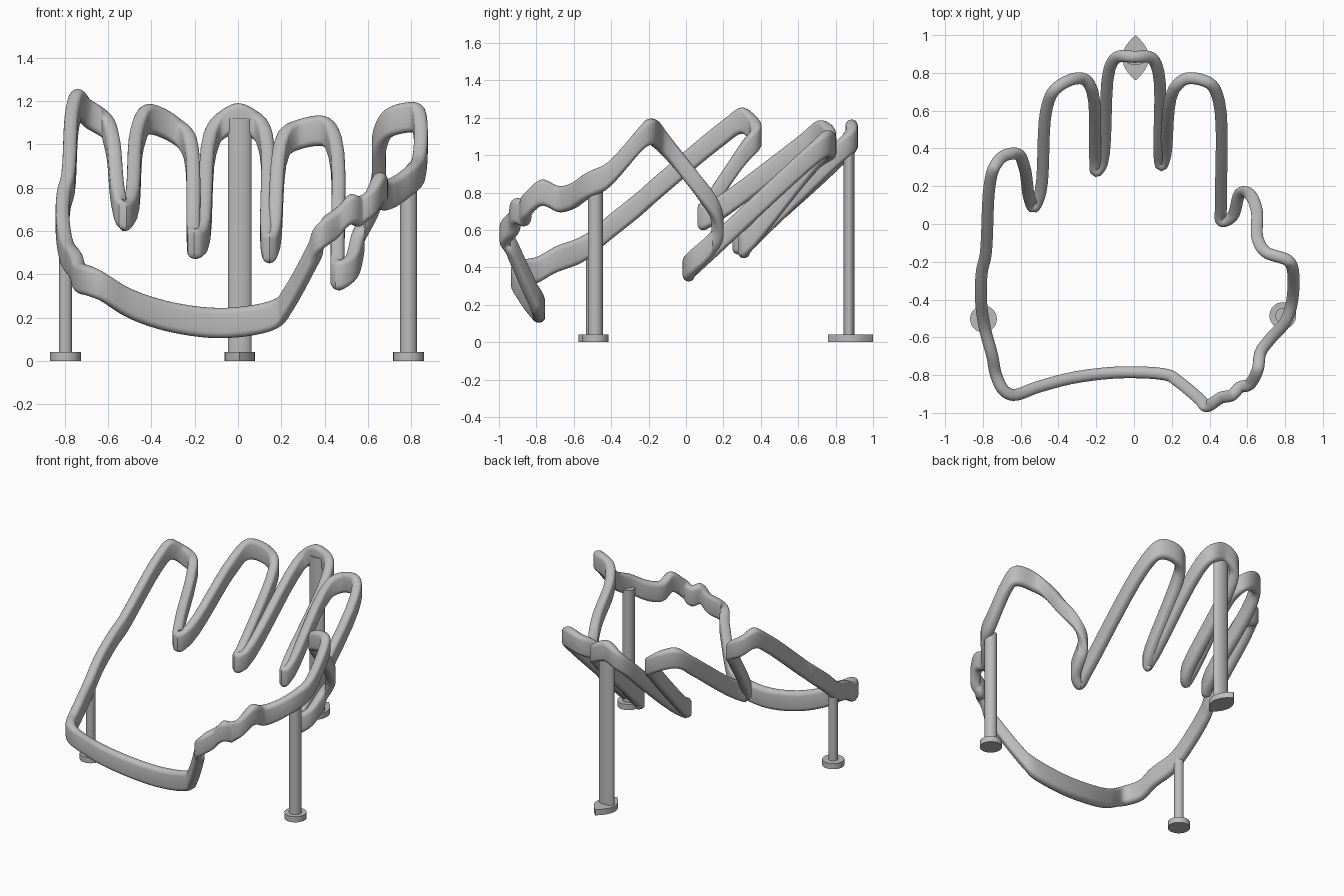
import bpy, bmesh
from math import cos, sin, pi
from mathutils import Vector

cube = bpy.data.objects.get("Cube")
if cube:
    bpy.data.objects.remove(cube)

grey = bpy.data.materials.new("plain grey")
grey.use_nodes = True
colour = (0.5, 0.5, 0.5, 1)
grey.diffuse_color = colour
grey.node_tree.nodes["Principled BSDF"].inputs["Base Color"].default_value = colour


def add_object(name, bm):
    bmesh.ops.recalc_face_normals(bm, faces=bm.faces)
    mesh = bpy.data.meshes.new(name)
    bm.to_mesh(mesh)
    bm.free()
    mesh.materials.append(grey)
    obj = bpy.data.objects.new(name, mesh)
    bpy.context.scene.collection.objects.link(obj)
    bpy.ops.object.select_all(action="DESELECT")
    obj.select_set(True)
    bpy.context.view_layer.objects.active = obj
    bpy.ops.object.shade_smooth_by_angle(angle=0.6)
    return obj


def smooth_loop(points, steps):
    """Centripetal spline through a closed ring of points."""
    pts = [Vector(p) for p in points]
    out = []
    for i in range(len(pts)):
        a, b, c, d = (pts[(i + k) % len(pts)] for k in (-1, 0, 1, 2))
        u, v, w = ((q - p).length ** 0.5 for p, q in ((a, b), (b, c), (c, d)))
        m1 = (c - b) + v * ((b - a) / u - (c - a) / (u + v))
        m2 = (c - b) + v * ((d - c) / w - (d - b) / (v + w))
        for s in range(steps):
            t = s / steps
            out.append(b + m1 * t + (3 * (c - b) - 2 * m1 - m2) * t * t
                       + (2 * (b - c) + m1 + m2) * t ** 3)
    return out


def sweep_band(name, path, width, height, radius):
    """Upright rounded strip swept along a closed path."""
    section = []
    for k, (sx, sz) in enumerate(((1, 1), (-1, 1), (-1, -1), (1, -1))):
        for j in range(5):
            a = (k + j / 4) * pi / 2
            section.append((sx * (width / 2 - radius) + radius * cos(a),
                            sz * (height / 2 - radius) + radius * sin(a)))
    bm = bmesh.new()
    rings = []
    for i, p in enumerate(path):
        d = path[(i + 1) % len(path)] - path[i - 1]
        side = Vector((d.y, -d.x, 0)).normalized()
        rings.append([bm.verts.new(p + side * x + Vector((0, 0, z))) for x, z in section])
    n = len(section)
    for i, ring in enumerate(rings):
        last = rings[i - 1]
        for j in range(n):
            k = (j + 1) % n
            bm.faces.new((last[j], last[k], ring[k], ring[j]))
    return add_object(name, bm)


def prism(name, outline, bottom, top):
    bm = bmesh.new()
    face = bm.faces.new([bm.verts.new((x, y, bottom)) for x, y in outline])
    new = bmesh.ops.extrude_face_region(bm, geom=[face])["geom"]
    verts = [g for g in new if isinstance(g, bmesh.types.BMVert)]
    bmesh.ops.translate(bm, verts=verts, vec=(0, 0, top - bottom))
    return add_object(name, bm)


def ellipse(x, y, rx, ry, n=32):
    return [(x + rx * cos(2 * pi * i / n), y + ry * sin(2 * pi * i / n)) for i in range(n)]


# Hand outline, section by section
wrist = [(-.69, -.88, .37), (-.64, -.905, .35), (-.5, -.86, .265), (-.3, -.81, .2),
         (-.05, -.785, .175), (.18, -.8, .22), (.23, -.83, .28), (.35, -.93, .5)]
thumb_edge = [(.385, -.965, .58), (.46, -.92, .64), (.52, -.905, .7), (.56, -.865, .69),
              (.61, -.85, .73), (.655, -.77, .8), (.67, -.68, .765), (.72, -.61, .78),
              (.8, -.52, .84), (.835, -.42, .89)]
thumb = [(.835, -.22, 1.11), (.81, -.19, 1.125), (.7, -.15, 1.1), (.655, -.08, 1.02),
         (.65, .07, .83), (.615, .155, .7), (.56, .16, .56), (.52, .04, .43), (.465, .015, .395)]
index_finger = [(.46, .1, .47), (.45, .65, .98), (.4, .745, 1.06), (.28, .77, 1.045),
                (.21, .71, 1), (.165, .36, .57), (.145, .31, .52)]
middle_finger = [(.135, .36, .57), (.13, .8, 1), (.09, .88, 1.08), (0, .885, 1.12),
                 (-.085, .885, 1.08), (-.13, .82, 1), (-.17, .32, .56), (-.2, .28, .54)]
ring_finger = [(-.205, .33, .58), (-.22, .7, .98), (-.26, .765, 1.04), (-.33, .765, 1.09),
               (-.42, .71, 1.115), (-.465, .6, 1.03), (-.495, .17, .71), (-.53, .09, .67)]
little_finger = [(-.555, .14, .76), (-.58, .3, 1), (-.615, .37, 1.09), (-.69, .36, 1.14),
                 (-.74, .3, 1.185), (-.765, .2, 1.12)]
palm_edge = [(-.785, -.16, .82), (-.805, -.25, .74), (-.81, -.4, .62), (-.79, -.55, .5),
             (-.75, -.7, .44), (-.73, -.8, .385)]
outline = (wrist + thumb_edge + thumb + index_finger + middle_finger
           + ring_finger + little_finger + palm_edge)
sweep_band("hand_outline", smooth_loop(outline, 6), .063, .14, .028)

# Front posts on round feet
for side, x, y, r, top in (("right", -.797, -.503, .031, .55), ("left", .788, -.485, .04, .83)):
    prism(side + "_post", ellipse(x, y, r, r), .02, top)
    prism(side + "_foot", ellipse(x, y, .071, .071), 0, .04)

# Rear post on a pointed foot
prism("rear_post", ellipse(.008, .872, .055, .03), .02, 1.12)
lens = []
for s in (1, -1):
    for i in range(12):
        t = -1 + i / 6
        lens.append((.008 + s * .07 * (1 - t * t), .88 + s * .12 * t))
prism("rear_foot", lens, 0, .04)
